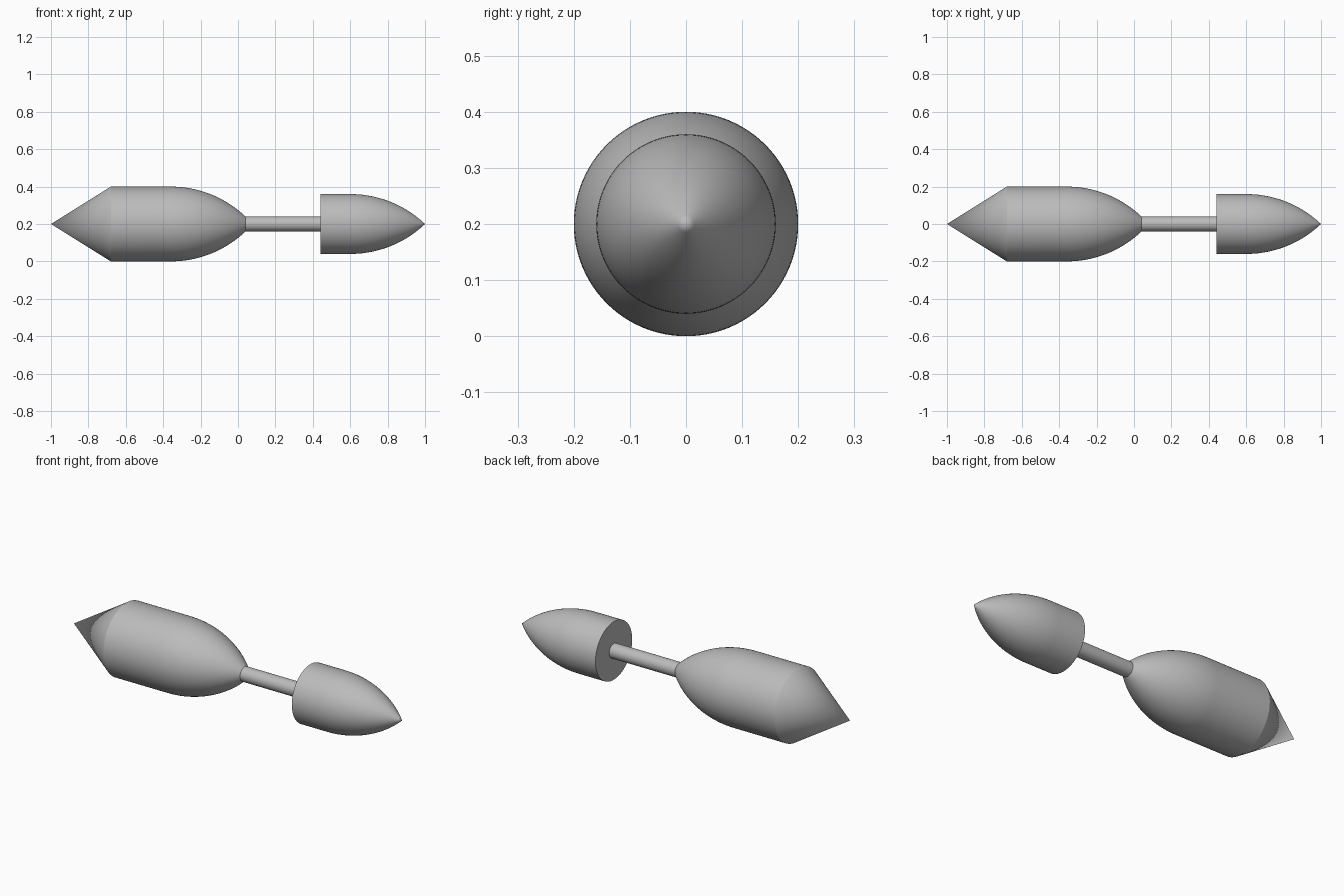
import bpy, math

AXIS_HEIGHT = 0.2
SIDES = 96

cube = bpy.data.objects.get("Cube")
if cube:
    bpy.data.objects.remove(cube, do_unlink=True)

# Plain grey finish
grey = bpy.data.materials.new("plain grey")
colour = (0.5, 0.5, 0.5, 1)
grey.diffuse_color = colour
grey.use_nodes = True
grey.node_tree.nodes["Principled BSDF"].inputs["Base Color"].default_value = colour


def ogive(x, length, radius, drop, steps=20):
    """Circular arc that leaves the cylinder tangentially and tapers inwards."""
    arc = (length ** 2 + drop ** 2) / (2 * drop)
    end = math.asin(length / arc)
    angles = [end * i / steps for i in range(steps + 1)]
    return [(x + arc * math.sin(a), radius - arc * (1 - math.cos(a))) for a in angles]


def lathe(name, profile):
    """Spin an (x, radius) profile about the long axis, with one vertex per pole."""
    verts, rings, faces = [], [], []
    for x, r in profile:
        count = SIDES if r > 1e-5 else 1
        start = len(verts)
        for i in range(count):
            a = math.tau * i / SIDES
            verts.append((x, r * math.cos(a), r * math.sin(a)))
        rings.append([start + i % count for i in range(SIDES)])
    for low, high in zip(rings, rings[1:]):
        for i in range(SIDES):
            j = (i + 1) % SIDES
            face = [low[i], low[j], high[j], high[i]]
            faces.append(list(dict.fromkeys(face)))
    mesh = bpy.data.meshes.new(name)
    mesh.from_pydata(verts, [], faces)
    mesh.materials.append(grey)
    obj = bpy.data.objects.new(name, mesh)
    obj.location.z = AXIS_HEIGHT
    bpy.context.collection.objects.link(obj)
    bpy.ops.object.select_all(action="DESELECT")
    obj.select_set(True)
    bpy.context.view_layer.objects.active = obj
    bpy.ops.object.shade_smooth_by_angle(angle=math.radians(25))
    return obj


# Large body: cone, cylinder and rounded taper down to the rod
lathe("main_body", [(-1, 0), (-0.68, 0.2)] + ogive(-0.36, 0.4, 0.2, 0.16) + [(0.04, 0)])

# Thin rod joining the two bodies
lathe("connecting_rod", [(0.03, 0), (0.03, 0.04), (0.45, 0.04), (0.45, 0)])

# Pointed head with a flat back
lathe("pointed_head", [(0.44, 0), (0.44, 0.16)] + ogive(0.6, 0.4, 0.16, 0.16))
